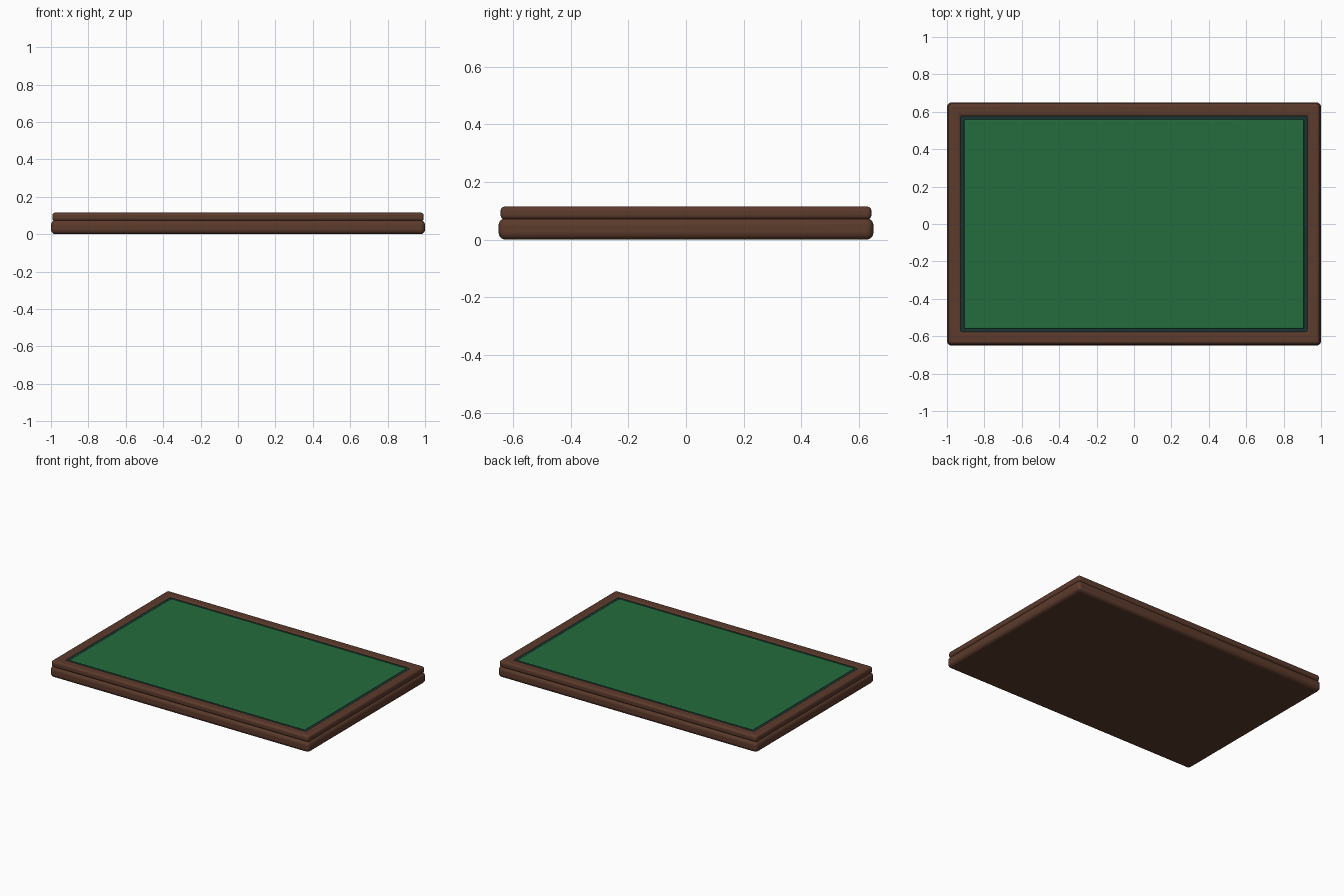
import bpy, bmesh, math

if "Cube" in bpy.data.objects:
    bpy.data.objects.remove(bpy.data.objects["Cube"])


def material(name, rgb):
    m = bpy.data.materials.new(name)
    m.diffuse_color = (*rgb, 1)
    m.use_nodes = True
    m.node_tree.nodes["Principled BSDF"].inputs["Base Color"].default_value = m.diffuse_color
    return m


wood = material("brown_wood", (0.107, 0.043, 0.025))
felt = material("green_felt", (0.018, 0.150, 0.048))
trim = material("dark_teal_trim", (0.009, 0.036, 0.032))


def slab(name, hx, hy, z0, z1, radius, mat, opening=None):
    """Rounded slab; with an opening (half sizes) it becomes a mitred frame."""
    bm = bmesh.new()

    def ring(x, y, z):
        return [bm.verts.new((sx * x, sy * y, z)) for sx, sy in ((-1, -1), (1, -1), (1, 1), (-1, 1))]

    lo, hi = ring(hx, hy, z0), ring(hx, hy, z1)
    rings = [lo, hi]
    if opening:
        rings += [ring(*opening, z1), ring(*opening, z0), lo]
    else:
        bm.faces.new(lo[::-1])
        bm.faces.new(hi)
    for a, b in zip(rings, rings[1:]):
        for i in range(4):
            j = (i + 1) % 4
            bm.faces.new((a[i], a[j], b[j], b[i]))
    bmesh.ops.recalc_face_normals(bm, faces=bm.faces)
    mesh = bpy.data.meshes.new(name)
    bm.to_mesh(mesh)
    bm.free()
    ob = bpy.data.objects.new(name, mesh)
    bpy.context.collection.objects.link(ob)
    mesh.materials.append(mat)
    bev = ob.modifiers.new("rounded_edges", 'BEVEL')
    bev.width, bev.segments = radius, 4
    bev.limit_method = 'ANGLE'
    bev.angle_limit = math.radians(30)
    bpy.context.view_layer.objects.active = ob
    ob.select_set(True)
    bpy.ops.object.shade_smooth_by_angle(angle=math.radians(35))
    ob.select_set(False)
    return ob


# Wooden base and raised rim
slab("base", 1.0, 0.65, 0.0, 0.075, 0.025, wood)
slab("rim", 0.993, 0.643, 0.07, 0.115, 0.015, wood, opening=(0.925, 0.575))
# Dark border around the playing surface
slab("inner_border", 0.935, 0.585, 0.065, 0.107, 0.01, trim)
# Felt surface
slab("felt_surface", 0.908, 0.56, 0.08, 0.112, 0.006, felt)
